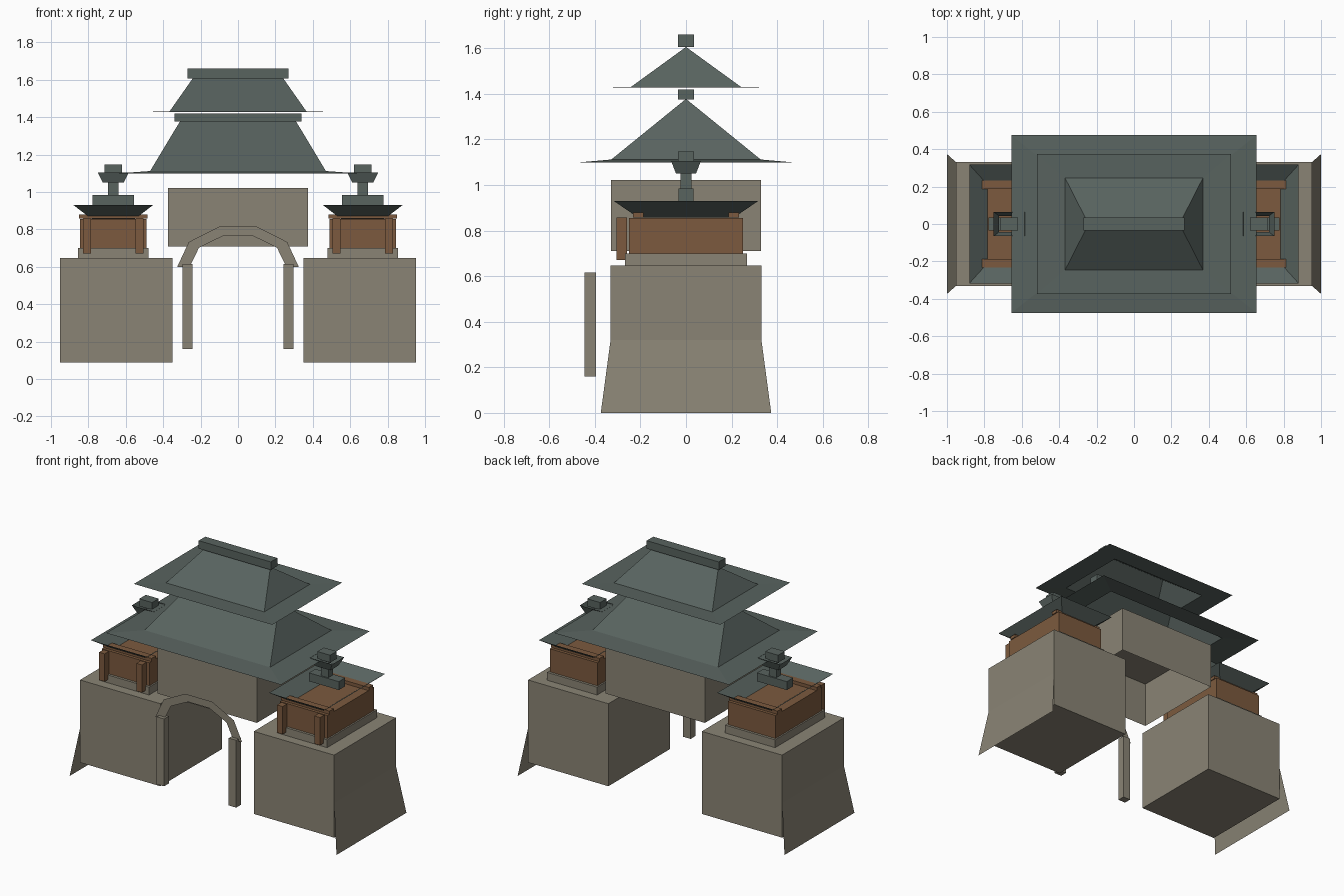
import bpy, math

if "Cube" in bpy.data.objects:
    bpy.data.objects.remove(bpy.data.objects["Cube"])


def material(name, rgb):
    """Flat colour from sRGB 0-255 values."""
    m = bpy.data.materials.new(name)
    lin = [((c / 255 + 0.055) / 1.055) ** 2.4 for c in rgb]
    m.diffuse_color = (*lin, 1)
    m.use_nodes = True
    m.node_tree.nodes["Principled BSDF"].inputs["Base Color"].default_value = m.diffuse_color
    return m


STONE = material("warm_grey_stone", (138, 132, 117))
WOOD = material("brown_wood", (124, 90, 62))
TILE = material("green_grey_tile", (88, 99, 95))


def mesh(name, verts, faces, mat):
    me = bpy.data.meshes.new(name)
    me.from_pydata(verts, [], faces)
    me.materials.append(mat)
    me.update()
    ob = bpy.data.objects.new(name, me)
    bpy.context.collection.objects.link(ob)
    return ob


def rect(cx, cy, hx, hy, z):
    return [(cx - hx, cy - hy, z), (cx + hx, cy - hy, z),
            (cx + hx, cy + hy, z), (cx - hx, cy + hy, z)]


def shell(name, low, high, mat, inward=False, bottom=False, top=False):
    """Four sides between two rectangles, with optional caps."""
    faces = [(i, (i + 1) % 4, (i + 1) % 4 + 4, i + 4) for i in range(4)]
    if bottom:
        faces.append((3, 2, 1, 0))
    if top:
        faces.append((4, 5, 6, 7))
    if inward:
        faces = [f[::-1] for f in faces]
    return mesh(name, low + high, faces, mat)


def box(name, cx, cy, hx, hy, z0, z1, mat, bottom=True):
    return shell(name, rect(cx, cy, hx, hy, z0), rect(cx, cy, hx, hy, z1),
                 mat, bottom=bottom, top=True)


def hip_roof(name, base, z, ridge_x, ridge_z, eave, eave_z):
    """Hollow hip roof with a thin flat brim around it."""
    x, y = base
    verts = rect(0, 0, x, y, z) + [(-ridge_x, 0, ridge_z), (ridge_x, 0, ridge_z)]
    mesh(name + "_slopes", verts,
         [(0, 1, 5, 4), (1, 2, 5), (2, 3, 4, 5), (3, 0, 4)], TILE)
    shell(name + "_brim", rect(0, 0, *eave, eave_z), rect(0, 0, x, y, z), TILE)


# Central bridge wall, open underneath
box("bridge_wall", 0, 0, 0.373, 0.33, 0.71, 1.022, STONE, bottom=False)

# Arch face in front of the passage
arch = []
for i in range(6):
    a = math.pi * (1 - i / 5)
    c, s = math.cos(a), math.sin(a)
    arch += [(0.325 * c, -0.42, 0.6 + 0.226 * s),
             (0.258 * c, -0.42, 0.6 + 0.174 * s)]
mesh("arch_trim", arch,
     [(2 * i, 2 * i + 1, 2 * i + 3, 2 * i + 2) for i in range(5)], STONE)

# Main double roof
hip_roof("lower_roof", (0.47, 0.328), 1.112, 0.31, 1.378, (0.655, 0.475), 1.099)
box("lower_ridge", 0, 0, 0.34, 0.035, 1.376, 1.42, TILE)
hip_roof("upper_roof", (0.368, 0.245), 1.428, 0.243, 1.606, (0.518, 0.374), 1.43)
box("upper_ridge", 0, 0, 0.27, 0.035, 1.606, 1.66, TILE)

for side, s in (("left", -1), ("right", 1)):
    # Stone base with its splayed outer foot
    box(side + "_base", s * 0.651, 0, 0.301, 0.331, 0.088, 0.647, STONE)
    foot = [(s * 1.0, -0.374, 0), (s * 1.0, 0.374, 0),
            (s * 0.952, 0.331, 0.32), (s * 0.952, -0.331, 0.32)]
    mesh(side + "_splayed_foot", foot,
         [(0, 1, 2, 3) if s > 0 else (3, 2, 1, 0)], STONE)
    box(side + "_passage_pillar", s * 0.27, -0.42, 0.028, 0.025, 0.16, 0.616, STONE)

    # Small tower
    t = s * 0.667
    box(side + "_plinth", t, 0, 0.188, 0.267, 0.645, 0.70, STONE)
    box(side + "_tower_body", t, 0, 0.178, 0.25, 0.70, 0.856, WOOD)
    for dx in (-0.14, 0.14):
        box(side + "_tower_post", t + dx, -0.282, 0.021, 0.023, 0.67, 0.858, WOOD)
    for y in (-0.21, 0.21):
        box(side + "_tower_beam", t, y, 0.182, 0.023, 0.858, 0.88, WOOD)

    # Tower roof flaring upward like an open dish
    shell(side + "_tower_roof", rect(t, 0, 0.116, 0.21, 0.857),
          rect(t, 0, 0.213, 0.317, 0.93), TILE, inward=True)
    box(side + "_tower_ridge", t, 0, 0.112, 0.034, 0.928, 0.985, TILE)
    box(side + "_finial_shaft", t, 0, 0.027, 0.025, 0.985, 1.055, TILE)
    shell(side + "_finial_dish", rect(t, 0, 0.056, 0.044, 1.05),
          rect(t, 0, 0.083, 0.065, 1.105), TILE, inward=True)
    box(side + "_finial_cap", t, 0, 0.048, 0.035, 1.097, 1.147, TILE)
